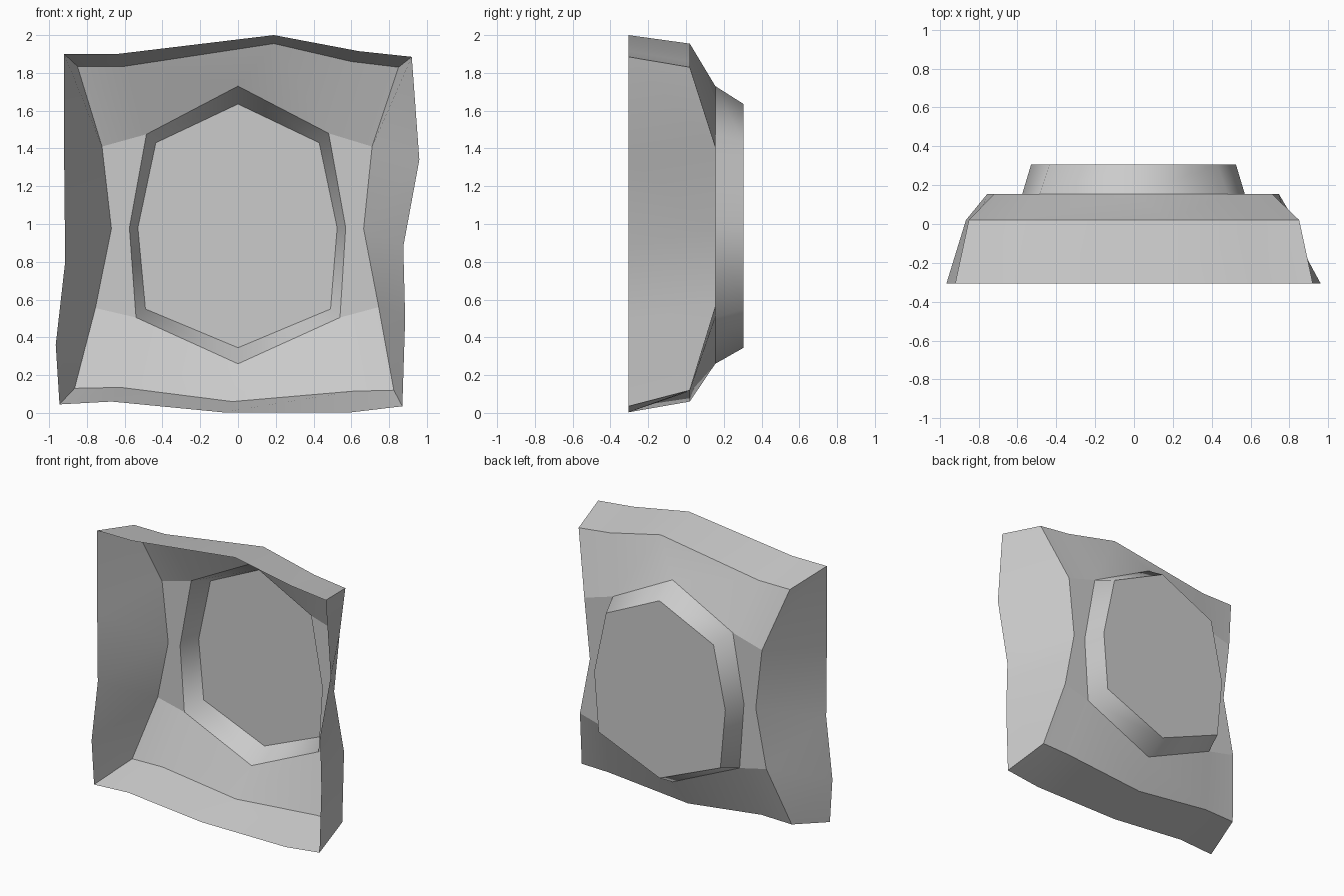
import bpy
import bmesh
from mathutils import Vector

cube = bpy.data.objects.get("Cube")
if cube:
    bpy.data.objects.remove(cube, do_unlink=True)

stone = bpy.data.materials.new("plain grey")
stone.use_nodes = True
GREY = (0.6, 0.6, 0.6, 1)
stone.diffuse_color = GREY
stone.node_tree.nodes["Principled BSDF"].inputs["Base Color"].default_value = GREY

# Depth of each level of the shell
RIM, SHOULDER, BACK, PANEL = -0.305, 0.02, 0.155, 0.305
CENTRE = Vector((0, RIM, 1))


def level(y, *points):
    return [Vector((x, y, z)) for x, z in points]


def make_part(name, rows, closed=False, cap=False):
    """Loft a smooth strip between two rows, or fill one row as a flat cap."""
    bm = bmesh.new()
    verts = [[bm.verts.new(p) for p in row] for row in rows]
    if cap:
        bm.faces.new(verts[0])
    else:
        a, b = verts
        n = len(a)
        for i in range(n if closed else n - 1):
            j = (i + 1) % n
            bm.faces.new((a[i], a[j], b[j], b[i]))
    # Face every surface out of the shell
    bm.normal_update()
    for f in bm.faces:
        f.smooth = not cap
        if f.normal.dot(f.calc_center_median() - CENTRE) < 0:
            f.normal_flip()
    mesh = bpy.data.meshes.new(name)
    bm.to_mesh(mesh)
    bm.free()
    mesh.materials.append(stone)
    bpy.context.collection.objects.link(bpy.data.objects.new(name, mesh))


# Open rim, each side running left to right or top to bottom
rim_top = level(RIM, (-.92, 1.9), (-.64, 1.9), (.19, 2), (.64, 1.915), (.92, 1.885))
rim_bottom = level(RIM, (-.945, .045), (-.67, .06), (-.08, .003), (.6, .003), (.87, .035))
rim_minus = [rim_top[0], *level(RIM, (-.92, 1.3), (-.915, .8), (-.965, .36)), rim_bottom[0]]
rim_plus = [rim_top[-1], *level(RIM, (.96, 1.34), (.875, .88), (.885, .5)), rim_bottom[-1]]

# Shoulder edges and the waist of the back face
shoulder_top = level(SHOULDER, (-.85, 1.835), (-.6, 1.835), (.19, 1.955), (.6, 1.86), (.85, 1.83))
shoulder_bottom = level(SHOULDER, (-.865, .13), (-.62, .135), (-.03, .06), (.61, .115), (.825, .12))
waist_minus = level(BACK, (-.72, 1.41), (-.67, .975), (-.755, .555))
waist_plus = level(BACK, (.71, 1.41), (.665, .975), (.745, .56))

# Eight-sided raised window: base and top loops, clockwise from the peak
base = level(BACK, (0, 1.73), (.48, 1.48), (.57, .98), (.54, .505),
             (0, .26), (-.54, .505), (-.575, .98), (-.485, 1.475))
top = level(PANEL, (0, 1.635), (.43, 1.43), (.525, .98), (.49, .55),
            (0, .345), (-.49, .55), (-.53, .98), (-.435, 1.43))

# Outer walls
make_part("top_wall", (rim_top, shoulder_top))
make_part("bottom_wall", (rim_bottom, shoulder_bottom))
make_part("right_wall", (rim_minus, [shoulder_top[0], *waist_minus, shoulder_bottom[0]]))
make_part("left_wall", (rim_plus, [shoulder_top[-1], *waist_plus, shoulder_bottom[-1]]))

# Sloping back faces above and below the window
make_part("upper_slope", (shoulder_top, [waist_minus[0], base[7], base[0], base[1], waist_plus[0]]))
make_part("lower_slope", (shoulder_bottom, [waist_minus[2], base[5], base[4], base[3], waist_plus[2]]))

# Flat back faces beside the window
make_part("right_back_face", (waist_minus, [base[7], base[6], base[5]]))
make_part("left_back_face", (waist_plus, base[1:4]))

# Raised window
make_part("window_bevel", (base, top), closed=True)
make_part("window_panel", (top,), cap=True)
